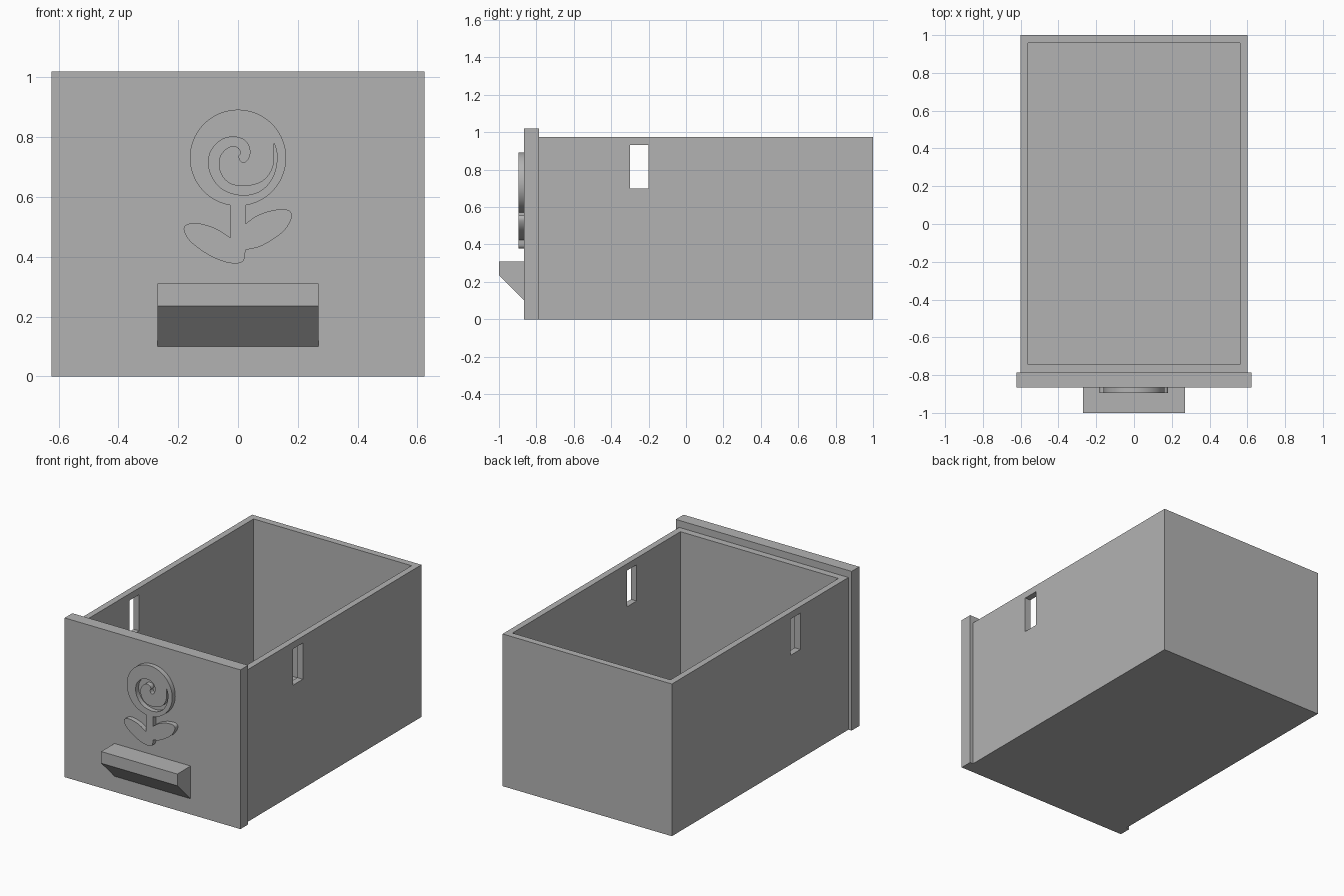
import bpy, bmesh, math
from mathutils import Vector, Matrix
from mathutils.geometry import interpolate_bezier

cube = bpy.data.objects.get("Cube")
if cube:
    bpy.data.objects.remove(cube, do_unlink=True)

GREY = (0.45, 0.45, 0.45, 1)
grey = bpy.data.materials.new("plain grey")
grey.use_nodes = True
grey.diffuse_color = GREY
grey.node_tree.nodes["Principled BSDF"].inputs["Base Color"].default_value = GREY


def add_object(name, mesh):
    obj = bpy.data.objects.new(name, mesh)
    bpy.context.collection.objects.link(obj)
    mesh.materials.clear()
    mesh.materials.append(grey)
    return obj


def box(name, low, high):
    low, high = Vector(low), Vector(high)
    bm = bmesh.new()
    bmesh.ops.create_cube(bm, size=1)
    bmesh.ops.scale(bm, vec=high - low, verts=bm.verts)
    bmesh.ops.translate(bm, vec=(low + high) / 2, verts=bm.verts)
    mesh = bpy.data.meshes.new(name)
    bm.to_mesh(mesh)
    bm.free()
    return add_object(name, mesh)


def cut(target, cutter):
    mod = target.modifiers.new(cutter.name, "BOOLEAN")
    mod.operation = "DIFFERENCE"
    mod.solver = "EXACT"
    mod.object = cutter
    cutter.hide_render = True
    cutter.hide_set(True)
    cutter.display_type = "WIRE"


def smooth(points, steps=6):
    """Rounded path through the points, sharp only at its two ends."""
    pts = [Vector(p) for p in points]
    ext = [pts[0]] + pts + [pts[-1]]
    path = []
    for a, b, c, d in zip(ext, ext[1:], ext[2:], ext[3:]):
        path += interpolate_bezier(b, b + (c - a) / 6, c - (d - b) / 6, c, steps + 1)[:-1]
    return [p.to_2d() for p in path]


# Open drawer box with a slot through both side walls
drawer = box("drawer_box", (-0.6, -0.787, 0), (0.6, 1, 0.975))
cut(drawer, box("cavity_cutter", (-0.56, -0.743, 0.04), (0.56, 0.957, 1.2)))
cut(drawer, box("slot_cutter", (-0.8, -0.3, 0.70), (0.8, -0.2, 0.932)))

# Front panel, slightly larger than the box
box("front_panel", (-0.623, -0.865, 0), (0.623, -0.787, 1.02))

# Wedge handle: side profile swept across x
bm = bmesh.new()
profile = [(-0.865, 0.10), (-1, 0.235), (-1, 0.31), (-0.865, 0.31)]
face = bm.faces.new([bm.verts.new((-0.27, y, z)) for y, z in profile])
sweep = bmesh.ops.extrude_face_region(bm, geom=[face])["geom"]
bmesh.ops.translate(bm, vec=(0.54, 0, 0),
                    verts=[v for v in sweep if isinstance(v, bmesh.types.BMVert)])
bmesh.ops.recalc_face_normals(bm, faces=bm.faces)
handle_mesh = bpy.data.meshes.new("handle")
bm.to_mesh(handle_mesh)
bm.free()
add_object("handle", handle_mesh)

# Flower outline: round head, stem and two leaves in one loop
RADIUS, CENTRE_Z, STEM = 0.161, 0.731, 0.025
start = math.asin(STEM / RADIUS)
outline = []
for i in range(65):
    t = start + (math.tau - 2 * start) * i / 64 - math.pi / 2
    outline.append(Vector((RADIUS * math.cos(t), CENTRE_Z + RADIUS * math.sin(t))))
outline += smooth([(-STEM, 0.463, 0), (-0.08, 0.497, 0), (-0.145, 0.513, 0), (-0.181, 0.498, 0),
                   (-0.163, 0.455, 0), (-0.105, 0.41, 0), (-0.045, 0.383, 0), (0, 0.378, 0),
                   (0.02, 0.39, 0), (STEM, 0.423, 0)])
outline += smooth([(STEM, 0.423, 0), (0.08, 0.437, 0), (0.15, 0.483, 0), (0.179, 0.53, 0),
                   (0.168, 0.556, 0), (0.12, 0.556, 0), (0.065, 0.538, 0), (STEM, 0.51, 0)])
outline.append(Vector((STEM, 0.51)))

# Spiral groove through the flower head
groove = smooth([(0.12, 0.783, 0), (0.131, 0.735, 0), (0.118, 0.67, 0), (0.078, 0.622, 0),
                 (0.015, 0.606, 0), (-0.055, 0.628, 0), (-0.094, 0.685, 0), (-0.094, 0.745, 0),
                 (-0.06, 0.788, 0), (-0.015, 0.801, 0), (0.025, 0.787, 0), (0.04, 0.752, 0),
                 (0.03, 0.722, 0), (0.012, 0.717, 0), (0.002, 0.735, 0)])
groove += smooth([(0.002, 0.735, 0), (0.01, 0.75, 0), (-0.005, 0.768, 0), (-0.035, 0.764, 0),
                  (-0.062, 0.73, 0), (-0.058, 0.68, 0), (-0.025, 0.644, 0), (0.03, 0.637, 0),
                  (0.085, 0.655, 0), (0.118, 0.705, 0), (0.12, 0.783, 0)])

# Fill the outline around the groove and give it thickness
curve = bpy.data.curves.new("flower_curve", "CURVE")
curve.dimensions = "2D"
curve.fill_mode = "BOTH"
curve.extrude = 0.016
for loop in (outline, groove):
    spline = curve.splines.new("POLY")
    spline.points.add(len(loop) - 1)
    for point, p in zip(spline.points, loop):
        point.co = (p.x, p.y, 0, 1)
    spline.use_cyclic_u = True
helper = bpy.data.objects.new("flower_helper", curve)
flower_mesh = bpy.data.meshes.new_from_object(helper)
bpy.data.objects.remove(helper)
flower_mesh.transform(Matrix.Translation((0, -0.88, 0)) @ Matrix.Rotation(math.pi / 2, 4, "X"))
bm = bmesh.new()
bm.from_mesh(flower_mesh)
bmesh.ops.remove_doubles(bm, verts=bm.verts, dist=0.0002)
bmesh.ops.recalc_face_normals(bm, faces=bm.faces)
bm.to_mesh(flower_mesh)
bm.free()
flower = add_object("flower_relief", flower_mesh)
bpy.ops.object.select_all(action="DESELECT")
flower.select_set(True)
bpy.context.view_layer.objects.active = flower
bpy.ops.object.shade_smooth_by_angle(angle=math.radians(35))
